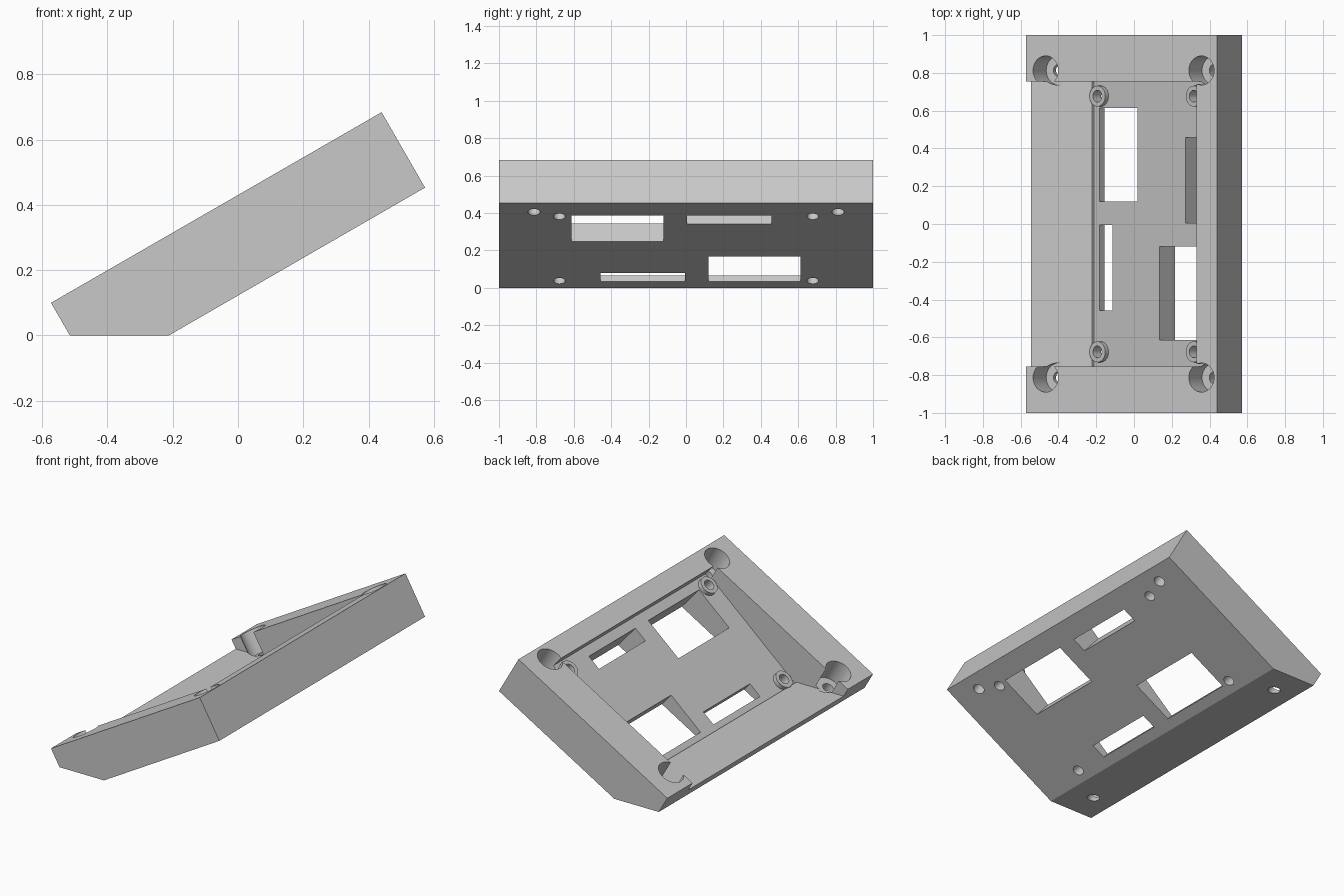
import bpy, bmesh, math
from mathutils import Vector, Matrix

if "Cube" in bpy.data.objects:
    bpy.data.objects.remove(bpy.data.objects["Cube"], do_unlink=True)

WEDGE = math.radians(30)     # tilt of the case
FLOOR = math.radians(41)     # tilt of the recessed floor

grey = bpy.data.materials.new("light grey")
grey.use_nodes = True
grey.diffuse_color = (0.58, 0.58, 0.58, 1)
grey.node_tree.nodes["Principled BSDF"].inputs["Base Color"].default_value = (0.58, 0.58, 0.58, 1)


def make_object(name, bm):
    bmesh.ops.recalc_face_normals(bm, faces=bm.faces)
    mesh = bpy.data.meshes.new(name)
    bm.to_mesh(mesh)
    bm.free()
    mesh.materials.append(grey)
    obj = bpy.data.objects.new(name, mesh)
    bpy.context.collection.objects.link(obj)
    return obj


def prism(name, profile, half_width):
    """Extrude an x-z profile along y, centred on y = 0."""
    bm = bmesh.new()
    face = bm.faces.new([bm.verts.new((x, -half_width, z)) for x, z in profile])
    ext = bmesh.ops.extrude_face_region(bm, geom=[face])["geom"]
    moved = [v for v in ext if isinstance(v, bmesh.types.BMVert)]
    bmesh.ops.translate(bm, verts=moved, vec=(0, 2 * half_width, 0))
    return make_object(name, bm)


def cylinder(name, point, tilt, radius, low, high):
    """Cylinder along the tilted axis through point, from low to high."""
    bm = bmesh.new()
    bmesh.ops.create_cone(bm, cap_ends=True, segments=40, radius1=radius,
                          radius2=radius, depth=high - low)
    bmesh.ops.translate(bm, verts=bm.verts, vec=(0, 0, (low + high) / 2))
    bmesh.ops.transform(bm, verts=bm.verts,
                        matrix=Matrix.Translation(point) @ Matrix.Rotation(-tilt, 4, 'Y'))
    return make_object(name, bm)


def box(name, point, tilt, size):
    bm = bmesh.new()
    bmesh.ops.create_cube(bm, size=1, matrix=Matrix.Translation(point)
                          @ Matrix.Rotation(-tilt, 4, 'Y') @ Matrix.Diagonal((*size, 1)))
    return make_object(name, bm)


def combine(target, tool, operation):
    mod = target.modifiers.new("combine", 'BOOLEAN')
    mod.operation, mod.object, mod.solver = operation, tool, 'EXACT'
    bpy.ops.object.select_all(action='DESELECT')
    bpy.context.view_layer.objects.active = target
    target.select_set(True)
    bpy.ops.object.modifier_apply(modifier=mod.name)
    bpy.data.objects.remove(tool, do_unlink=True)


def underside(x):
    """Height of the sloping underside."""
    return (x + 0.212) * math.tan(WEDGE)


# Wedge body
body = prism("wedge_case", [(-0.573, 0.1), (-0.515, 0), (-0.212, 0),
                            (0.573, 0.453), (0.44, 0.684)], 1.0)

# Recess with steeper floor and open flat front ledge
combine(body, prism("recess_cutter", [(-0.8, 0.05), (-0.222, 0.05), (-0.212, 0.041),
                                      (0.385, 0.56), (0.33, 0.622), (0.2, 0.77),
                                      (-0.8, 0.77)], 0.755), 'DIFFERENCE')

# Raised bosses on the floor, with through holes
bosses = [(x, y, z) for x, z in ((-0.194, 0.092), (0.316, 0.535)) for y in (-0.677, 0.677)]
for p in bosses:
    combine(body, cylinder("boss", p, FLOOR, 0.055, -0.06, 0.0), 'UNION')
for p in bosses:
    combine(body, cylinder("boss_hole", p, FLOOR, 0.031, -0.5, 0.1), 'DIFFERENCE')

# Counterbored corner screw holes
for x, z in ((-0.468, 0.161), (0.357, 0.636)):
    for y in (-0.813, 0.813):
        combine(body, cylinder("counterbore", (x, y, z), WEDGE, 0.077, -0.14, 0.1), 'DIFFERENCE')
        combine(body, cylinder("screw_hole", (x, y, z), WEDGE, 0.033, -0.5, 0.1), 'DIFFERENCE')

# Rectangular openings through the floor: x range on the underside, y range
for x0, x1, y0, y1 in ((-0.155, 0.08, 0.12, 0.613), (0.218, 0.458, -0.613, -0.12),
                       (0.378, 0.458, 0.005, 0.457), (-0.155, -0.075, -0.457, -0.005)):
    xm = (x0 + x1) / 2
    length = (x1 - x0) / math.cos(WEDGE) * math.cos(FLOOR - WEDGE)
    combine(body, box("opening_cutter", Vector((xm, (y0 + y1) / 2, underside(xm))), FLOOR,
                      (length, y1 - y0, 0.58)), 'DIFFERENCE')

# Smooth round walls, crisp edges
bpy.ops.object.select_all(action='DESELECT')
body.select_set(True)
bpy.context.view_layer.objects.active = body
bpy.ops.object.shade_smooth_by_angle(angle=math.radians(25))
